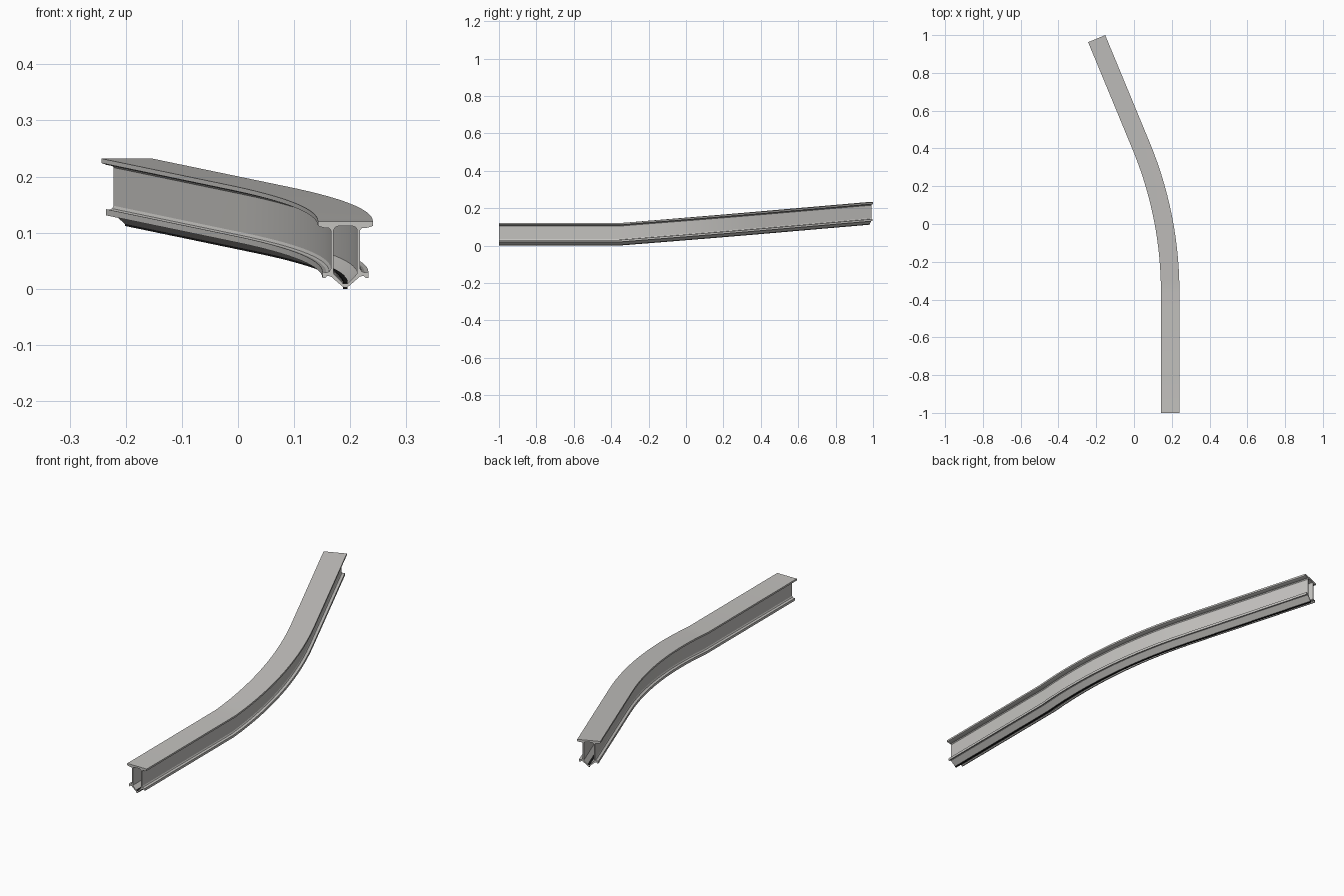
import bpy, bmesh, math
from mathutils import Vector

if "Cube" in bpy.data.objects:
    bpy.data.objects.remove(bpy.data.objects["Cube"])

def material(name, rgb):
    m = bpy.data.materials.new(name)
    m.diffuse_color = (*rgb, 1)
    m.use_nodes = True
    m.node_tree.nodes["Principled BSDF"].inputs["Base Color"].default_value = m.diffuse_color
    return m

steel = material("warm grey steel", (0.55, 0.54, 0.52))
black = material("black rail", (0.01, 0.01, 0.01))

# Path: straight, then a 22.5 degree left bend, then straight; climbs evenly from the bend
START, BEND_Y, R, TURN, RUN, RISE = Vector((0.1915, -1)), -0.36, 2.02, math.radians(22.5), 0.615, 0.112
SEGS = 14
total = R * TURN + RUN
stations = [(START.x, -1, 0, 0)]
for i in range(SEGS + 1):
    a = TURN * i / SEGS
    stations.append((START.x - R * (1 - math.cos(a)), BEND_Y + R * math.sin(a), RISE * R * a / total, a))
x, y, z, a = stations[-1]
stations.append((x - RUN * math.sin(TURN), y + RUN * math.cos(TURN), RISE, TURN))

def mirrored(half):
    """Closed loop from a right half running top centre to bottom centre."""
    return half + [(-u, v) for u, v in reversed(half) if u > 0]

def sweep(name, loops, mat):
    bm = bmesh.new()
    end_edges = [[], []]
    for loop in loops:
        rings = [[bm.verts.new((x + u * math.cos(a), y + u * math.sin(a), z + v)) for u, v in loop]
                 for x, y, z, a in stations]
        n = len(loop)
        for r0, r1 in zip(rings, rings[1:]):
            for i in range(n):
                j = (i + 1) % n
                bm.faces.new((r0[i], r0[j], r1[j], r1[i]))
        for k, ring in enumerate((rings[0], rings[-1])):
            end_edges[k] += [bm.edges.get((ring[i], ring[(i + 1) % n])) for i in range(n)]
    # end caps, leaving the inner loop open
    for edges in end_edges:
        bmesh.ops.triangle_fill(bm, edges=edges, use_beauty=True)
    bmesh.ops.recalc_face_normals(bm, faces=bm.faces)
    me = bpy.data.meshes.new(name)
    bm.to_mesh(me)
    bm.free()
    me.materials.append(mat)
    ob = bpy.data.objects.new(name, me)
    bpy.context.collection.objects.link(ob)
    bpy.context.view_layer.objects.active = ob
    ob.select_set(True)
    bpy.ops.object.shade_smooth_by_angle(angle=math.radians(25))
    ob.select_set(False)

# Hollow beam: wide top flange, twin webs, lower lips and a keel
outer = mirrored([(0, .12), (.049, .12), (.049, .112), (.040, .109), (.029, .108), (.026, .104),
                  (.026, .036), (.029, .031), (.034, .029), (.041, .030), (.041, .019),
                  (.036, .019), (.033, .023), (.026, .022), (.004, .003), (0, .003)])
inner = mirrored([(0, .112), (.012, .112), (.018, .110), (.021, .105), (.021, .027), (.004, .009), (0, .009)])
sweep("hollow_track_beam", [outer, inner], steel)

# Conductor rail along the keel
sweep("keel_rail", [[(-.004, 0), (.004, 0), (.004, .011), (-.004, .011)]], black)
